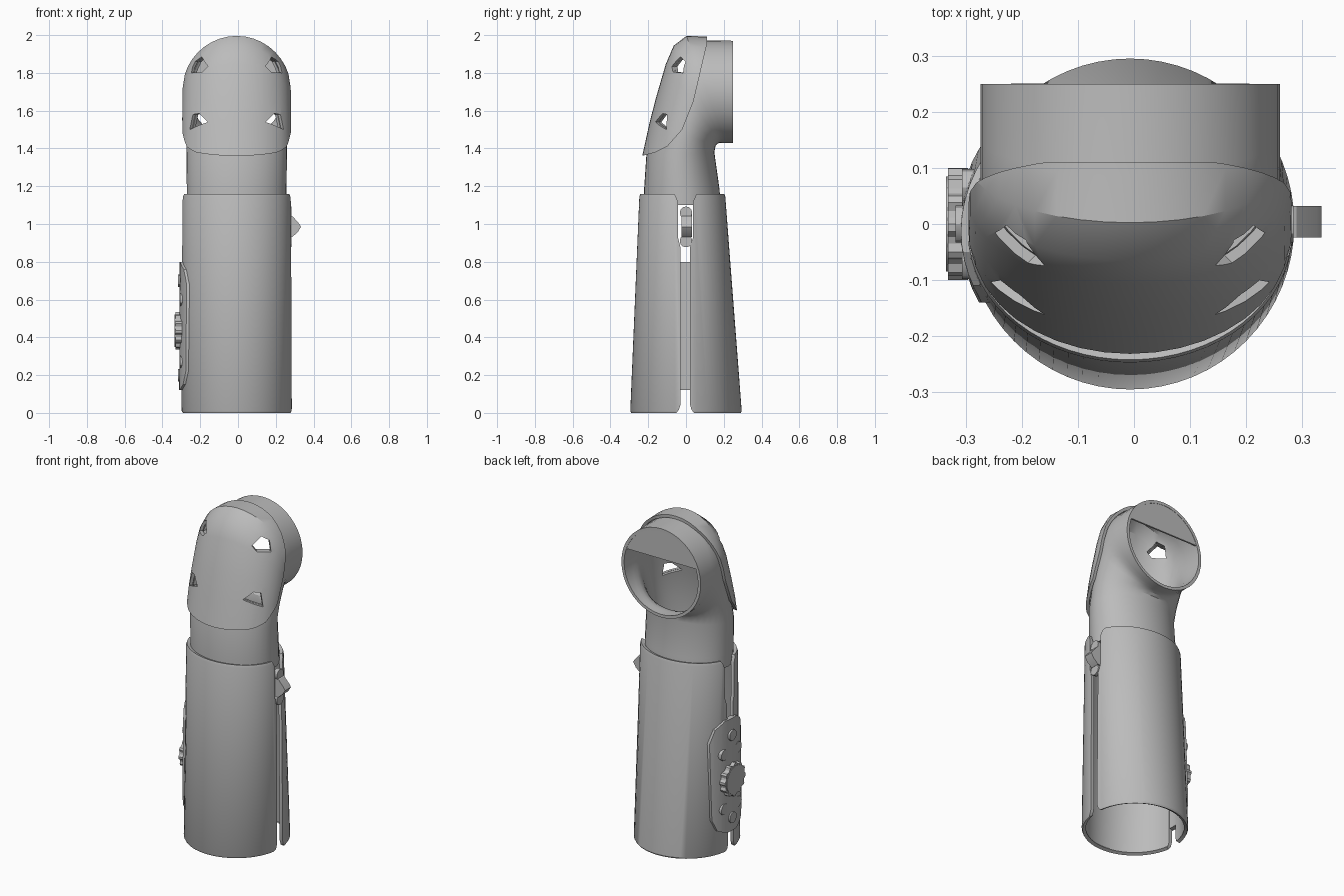
import bpy, bmesh, math
from mathutils import Vector

if "Cube" in bpy.data.objects:
    bpy.data.objects.remove(bpy.data.objects["Cube"], do_unlink=True)

CX = -0.007
X, Y, Z = Vector((1, 0, 0)), Vector((0, 1, 0)), Vector((0, 0, 1))

grey = bpy.data.materials.new("plain_grey")
grey.use_nodes = True
grey.diffuse_color = (0.5, 0.5, 0.5, 1)
grey.node_tree.nodes["Principled BSDF"].inputs["Base Color"].default_value = (0.5, 0.5, 0.5, 1)


def finish(name, bm):
    mesh = bpy.data.meshes.new(name)
    bm.to_mesh(mesh)
    bm.free()
    mesh.materials.append(grey)
    obj = bpy.data.objects.new(name, mesh)
    bpy.context.collection.objects.link(obj)
    return obj


def prism(name, points, origin, u, v, depth):
    """Extrude a 2D outline, centred on origin, along u x v."""
    n = u.cross(v).normalized() * depth
    bm = bmesh.new()
    face = bm.faces.new([bm.verts.new(Vector(origin) + u * a + v * b - n / 2) for a, b in points])
    top = bmesh.ops.extrude_face_region(bm, geom=[face])["geom"]
    bmesh.ops.translate(bm, vec=n, verts=[g for g in top if isinstance(g, bmesh.types.BMVert)])
    bmesh.ops.recalc_face_normals(bm, faces=bm.faces)
    return finish(name, bm)


def tube(name, rings, thickness, grow=0.0, count=40):
    """Loft ellipses given by front point, back point and half width."""
    bm = bmesh.new()
    loops = []
    for fy, fz, by, bz, w in rings:
        front, back = Vector((CX, fy, fz)), Vector((CX, by, bz))
        mid, axis = (front + back) / 2, (front - back) / 2
        axis += axis.normalized() * grow
        loops.append([bm.verts.new(mid + axis * math.cos(a) + X * (w + grow) * math.sin(a))
                      for a in (math.tau * i / count for i in range(count))])
    for low, high in zip(loops, loops[1:]):
        for i in range(count):
            j = (i + 1) % count
            bm.faces.new((low[i], low[j], high[j], high[i]))
    obj = finish(name, bm)
    mod = obj.modifiers.new("wall", "SOLIDIFY")
    mod.thickness, mod.offset = thickness, -1
    return obj


def carve(obj, cutters, operation="DIFFERENCE"):
    for cutter in cutters:
        mod = obj.modifiers.new("cut", "BOOLEAN")
        mod.operation, mod.object, mod.solver = operation, cutter, "EXACT"


def apply_all(obj):
    graph = bpy.context.evaluated_depsgraph_get()
    mesh = bpy.data.meshes.new_from_object(obj.evaluated_get(graph))
    obj.modifiers.clear()
    obj.data = mesh


def circle(r, count, y=0.0, z=0.0):
    return [(y + r * math.cos(math.tau * i / count), z + r * math.sin(math.tau * i / count))
            for i in range(count)]


# Lower shell, split along both sides
shell_rings = [(-0.29, 0, 0.29, 0, 0.288), (-0.295, 0.01, 0.295, 0.01, 0.293),
               (-0.247, 1.145, 0.208, 1.145, 0.288), (-0.242, 1.16, 0.203, 1.16, 0.283)]
shell = tube("lower_shell", shell_rings, 0.02, count=64)
slot = prism("slot_cutter", [(-0.07, -0.02), (0.06, -0.02), (0.03, 0.015), (0.022, 0.04),
                             (0.022, 0.88), (0.038, 0.93), (0.038, 1.12), (0.065, 1.18),
                             (-0.07, 1.18), (-0.043, 1.12), (-0.043, 0.93), (-0.03, 0.88),
                             (-0.03, 0.04), (-0.038, 0.015)], (0, 0, 0), Y, Z, 2)
carve(shell, [slot])

# Elbow pipe that bends from upright to facing back
elbow_rings = [(-0.222, 1.10, 0.182, 1.10, 0.264), (-0.222, 1.18, 0.178, 1.18, 0.264),
               (-0.21, 1.36, 0.15, 1.38, 0.266), (-0.172, 1.53, 0.157, 1.415, 0.268),
               (-0.14, 1.66, 0.17, 1.427, 0.268), (-0.094, 1.83, 0.185, 1.43, 0.267),
               (-0.055, 1.925, 0.195, 1.43, 0.267), (0.01, 1.975, 0.21, 1.43, 0.267),
               (0.09, 1.972, 0.225, 1.43, 0.267), (0.25, 1.97, 0.25, 1.43, 0.267)]
elbow = tube("elbow_pipe", elbow_rings, 0.018)

# Front cover wrapped over the bend
cover = tube("front_cover", elbow_rings, 0.018, grow=0.022)
cover_outline = [(-0.4, 1.355), (-0.235, 1.36), (-0.16, 1.38), (-0.1, 1.41), (-0.02, 1.5),
                 (0.04, 1.65), (0.075, 1.8), (0.11, 1.95), (0.11, 2.1), (-0.4, 2.1)]
trim = prism("cover_trim", cover_outline, (0, 0, 0), Y, Z, 2)
carve(cover, [trim], "INTERSECT")

# Four angled holes through cover and pipe
holes = []
for side in (-1, 1):
    for y, z, flip in ((-0.045, 1.84, 1), (-0.125, 1.54, -1)):
        along = Vector((side * 0.7, 0.7, 0))
        outline = [(-0.055, -0.005), (-0.03, -0.035), (0.05, -0.04 * flip),
                   (0.045, 0.02), (0.0, 0.045)]
        if flip < 0:
            outline = [(-0.06, 0.0), (0.05, -0.04), (0.04, 0.04), (0.0, 0.045)]
        holes.append(prism("hole_cutter", outline, (CX + side * 0.2, y, z), along, Z, 0.3))
carve(cover, holes)
carve(elbow, holes)

# Flat panel closing the top of the rear opening
start = 0.327
arc = [start + (math.pi - 2 * start) * i / 16 for i in range(17)]
prism("rear_panel", [(0.262 * math.cos(a), 0.266 * math.sin(a)) for a in arc],
      (CX, 0.243, 1.70), X, Z, 0.01)

# Curved control plate on the right side
plate = tube("control_plate", shell_rings, 0.03, grow=0.012, count=64)
plate_outline = [(s * y, z) for s, pts in (
    (1, [(0.05, 0.12), (0.11, 0.15), (0.14, 0.22), (0.14, 0.68), (0.11, 0.76), (0.05, 0.80)]),
    (-1, [(0.05, 0.80), (0.11, 0.76), (0.14, 0.68), (0.14, 0.22), (0.11, 0.15), (0.05, 0.12)]))
    for y, z in pts]
plate_trim = prism("plate_trim", plate_outline, (-0.4, 0, 0), Y, Z, 0.6)
carve(plate, [plate_trim], "INTERSECT")

for obj in (shell, elbow, cover, plate):
    apply_all(obj)
for helper in [slot, trim, plate_trim] + holes:
    bpy.data.objects.remove(helper, do_unlink=True)

# Ribbed knob and round buttons
ribs = [(r * math.cos(math.tau * i / 48), r * math.sin(math.tau * i / 48))
        for i in range(48) for r in [0.1 if i % 4 < 2 else 0.09]]
prism("knob", ribs, (-0.314, 0, 0.435), Y, Z, 0.036)
prism("knob_cap", circle(0.085, 24), (-0.318, 0, 0.435), Y, Z, 0.034)
for y, z in ((0, 0.7), (0.065, 0.6), (-0.065, 0.6), (0.065, 0.27), (-0.065, 0.27), (0, 0.2)):
    out = -0.303 if y == 0 else -0.292
    prism("button", circle(0.033, 12), (out, y, z), Y, Z, 0.03)

# Latch in the left slot
prism("latch_bar", [(-0.02, 0.9), (0.02, 0.9), (0.02, 1.08), (-0.02, 1.08)],
      (0.268, 0, 0), Y, Z, 0.02)
for z in (0.91, 1.06):
    prism("latch_pin", circle(0.033, 12), (0.272, 0, z), Y, Z, 0.025)
prism("latch_hook", [(0.26, 1.05), (0.29, 1.04), (0.325, 1.0), (0.334, 0.985),
                     (0.315, 0.955), (0.285, 0.93), (0.26, 0.93)], (0, 0.004, 0), X, Z, 0.056)

# Smooth rounded walls, keep hard edges
for obj in bpy.context.collection.objects:
    if obj.type == "MESH" and obj.data.materials and obj.data.materials[0] == grey:
        obj.data.polygons.foreach_set("use_smooth", [True] * len(obj.data.polygons))
        obj.data.set_sharp_from_angle(angle=math.radians(30))
